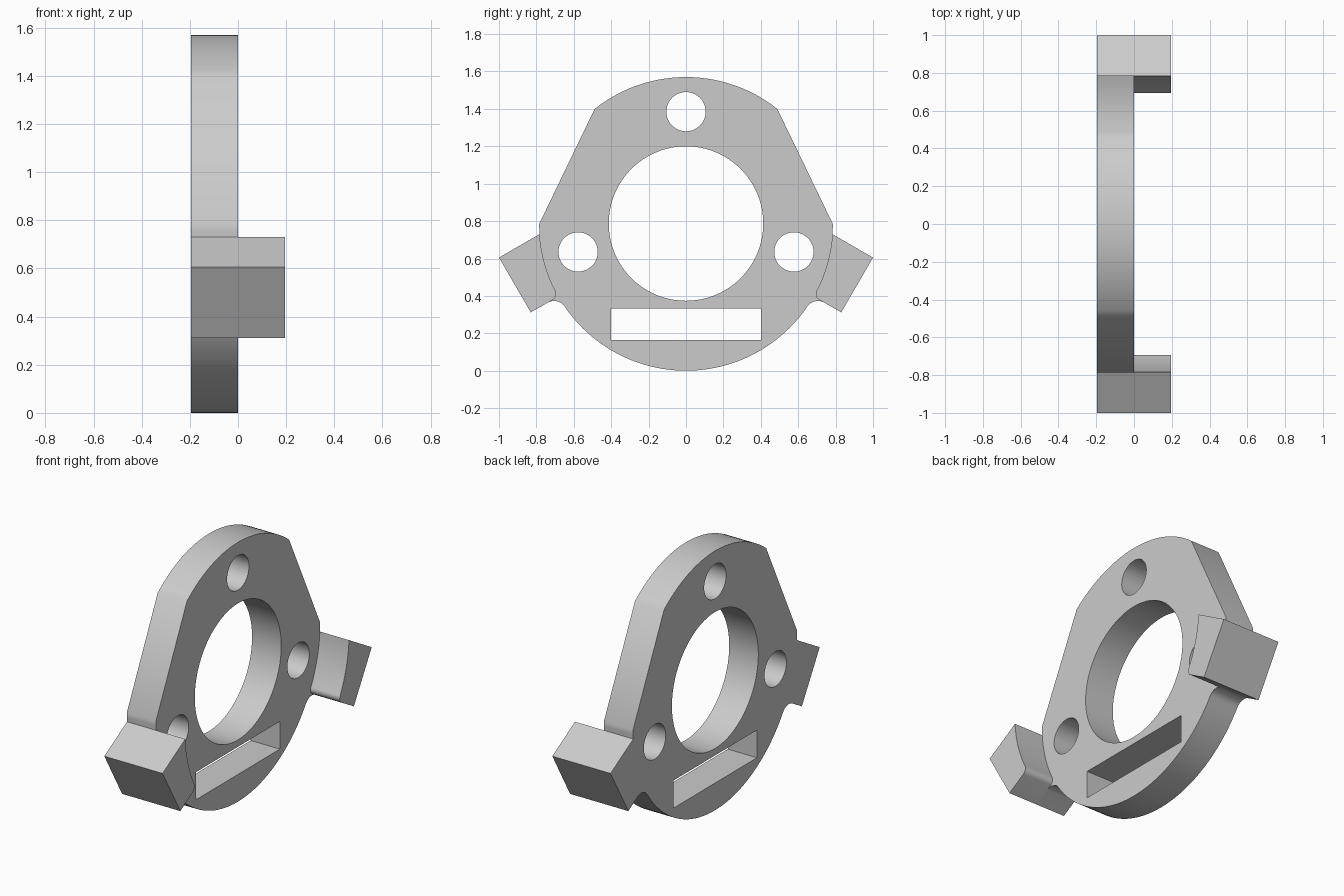
import bpy, bmesh, math
from mathutils import Vector

cube = bpy.data.objects.get("Cube")
if cube:
    bpy.data.objects.remove(cube)

R = 0.785            # disc radius, also the height of its centre
BACK, FACE, FRONT = -0.195, 0.0, 0.195

grey = bpy.data.materials.new("light grey")
grey.use_nodes = True
grey.diffuse_color = (0.6, 0.6, 0.6, 1)
grey.node_tree.nodes["Principled BSDF"].inputs["Base Color"].default_value = (0.6, 0.6, 0.6, 1)


def arc(cy, cz, r, start, end, n):
    """Points along an arc in the y-z plane, angles in degrees."""
    angles = [math.radians(start + (end - start) * i / n) for i in range(n + 1)]
    return [(cy + r * math.cos(a), cz + r * math.sin(a)) for a in angles]


def circle(cy, cz, r, n):
    return arc(cy, cz, r, 0, 360, n)[:-1]


def mirrored(points):
    return [(-y, z) for y, z in reversed(points)]


def slab(name, loops, x0, x1):
    """Fill an outline with holes and extrude it along x."""
    bm = bmesh.new()
    edges = []
    for loop in loops:
        verts = [bm.verts.new((x0, y, z)) for y, z in loop]
        edges += [bm.edges.new((verts[i - 1], verts[i])) for i in range(len(verts))]
    bmesh.ops.triangle_fill(bm, edges=edges, use_beauty=True, normal=Vector((1, 0, 0)))
    out = bmesh.ops.extrude_face_region(bm, geom=bm.faces[:], use_keep_orig=True)
    moved = [v for v in out["geom"] if isinstance(v, bmesh.types.BMVert)]
    bmesh.ops.translate(bm, verts=moved, vec=(x1 - x0, 0, 0))
    bmesh.ops.recalc_face_normals(bm, faces=bm.faces[:])
    mesh = bpy.data.meshes.new(name)
    bm.to_mesh(mesh)
    bm.free()
    mesh.materials.append(grey)
    obj = bpy.data.objects.new(name, mesh)
    bpy.context.collection.objects.link(obj)
    return obj


# Plate outline: crown, slanted flat, tilted lug, concave fillet, lower rim
lug_end = [(1.0, 0.605), (0.83, 0.312)]
half = (arc(0, R, R, 90, 51.5, 14)
        + arc(0, R, R, 0, -4, 2)
        + lug_end
        + arc(0.706, 0.303, 0.07, 60, 145.7, 10)
        + arc(0, R, R, -34.3, -90, 20)[1:])
outline = half + mirrored(half)[1:-1]

# Bore, three bolt holes and slot
holes = [circle(0, 0.787, 0.413, 96), circle(0, 1.385, 0.105, 48),
         circle(0.577, 0.635, 0.105, 48), circle(-0.577, 0.635, 0.105, 48),
         [(-0.4, 0.165), (0.4, 0.165), (0.4, 0.332), (-0.4, 0.332)]]
plate = slab("mounting_plate", [outline] + holes, BACK, FACE)

# Raised lugs with a curved inner wall and a rounded inner corner
lug = (arc(0, R, R, -4, -27.2, 10)
       + arc(0.729, 0.4105, 0.035, 152.8, 240, 8)[1:]
       + lug_end[::-1])
parts = [plate,
         slab("left_side_lug", [lug], FACE, FRONT),
         slab("right_side_lug", [mirrored(lug)], FACE, FRONT)]

# Smooth the curved walls, keep the corners sharp
for obj in parts:
    bpy.ops.object.select_all(action="DESELECT")
    obj.select_set(True)
    bpy.context.view_layer.objects.active = obj
    bpy.ops.object.shade_smooth_by_angle(angle=math.radians(30))
